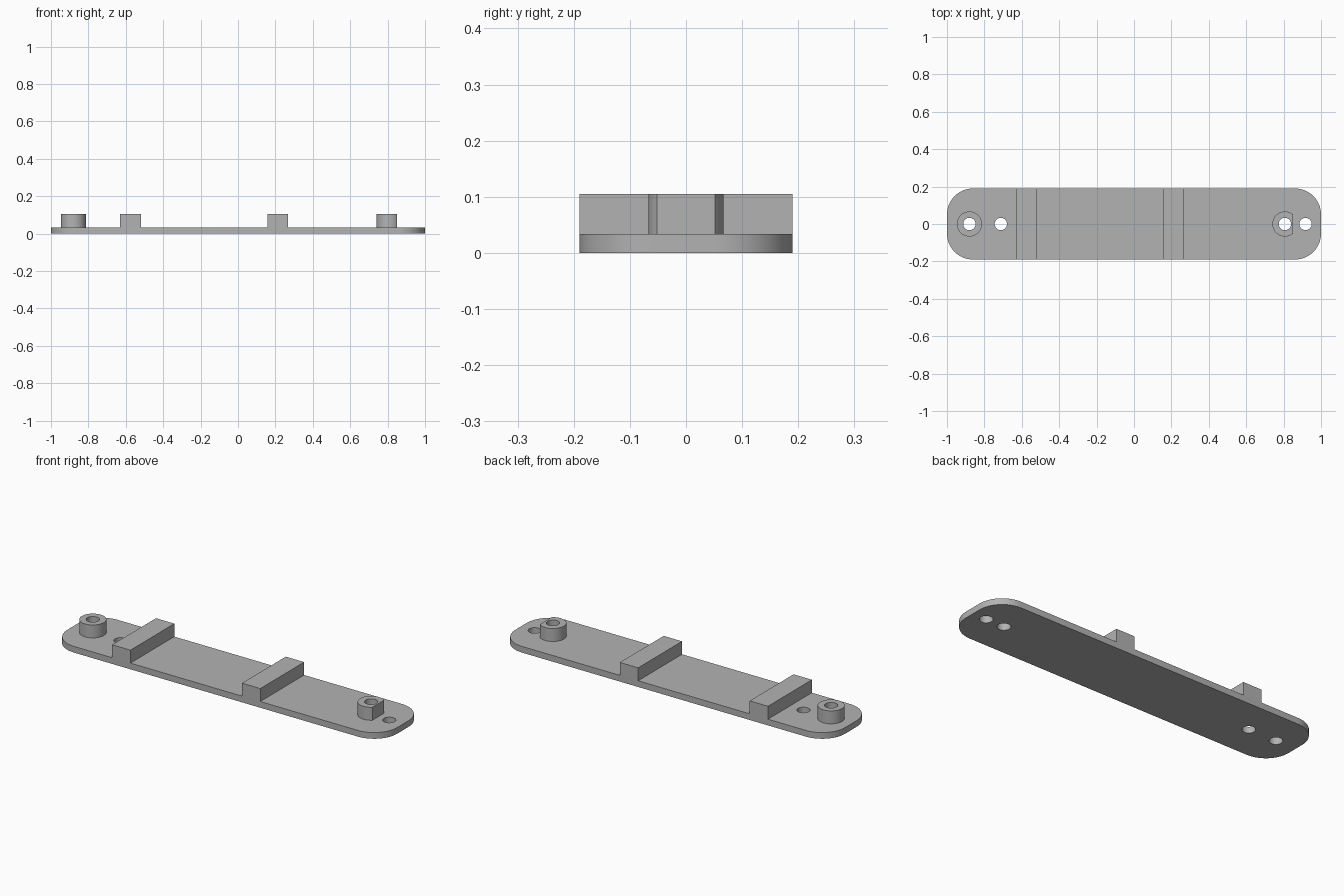
import bpy, bmesh, math

cube = bpy.data.objects.get("Cube")
if cube:
    bpy.data.objects.remove(cube, do_unlink=True)

PLATE_TOP, TOP = 0.034, 0.105
HALF_W, CORNER = 0.19, 0.14
BOSS_R, HOLE_R = 0.067, 0.033
BOSS_X = (-0.88, 0.807)

grey = bpy.data.materials.new("plain_grey")
grey.use_nodes = True
colour = (0.45, 0.45, 0.45, 1)
grey.diffuse_color = colour
grey.node_tree.nodes["Principled BSDF"].inputs["Base Color"].default_value = colour


def arc(cx, cy, r, start, end, steps):
    """Points on an arc, angles in degrees."""
    angles = [math.radians(start + (end - start) * i / steps) for i in range(steps + 1)]
    return [(cx + r * math.cos(a), cy + r * math.sin(a)) for a in angles]


def prism(name, outline, z0, z1):
    """Extrude a flat outline upward into a solid."""
    bm = bmesh.new()
    base = bm.faces.new([bm.verts.new((x, y, z0)) for x, y in outline])
    top = bmesh.ops.extrude_face_region(bm, geom=[base])["geom"]
    verts = [v for v in top if isinstance(v, bmesh.types.BMVert)]
    bmesh.ops.translate(bm, verts=verts, vec=(0, 0, z1 - z0))
    bmesh.ops.recalc_face_normals(bm, faces=bm.faces)
    mesh = bpy.data.meshes.new(name)
    bm.to_mesh(mesh)
    bm.free()
    mesh.materials.append(grey)
    obj = bpy.data.objects.new(name, mesh)
    bpy.context.collection.objects.link(obj)
    return obj


def drill(obj, x):
    """Cut a round vertical hole through a part."""
    cutter = prism(obj.name + "_hole_cutter", arc(x, 0, HOLE_R, 0, 360, 48)[:-1], -0.1, 0.2)
    cutter.hide_render = True
    cutter.hide_set(True)
    mod = obj.modifiers.new("hole", "BOOLEAN")
    mod.operation = "DIFFERENCE"
    mod.solver = "EXACT"
    mod.object = cutter


def smooth(obj):
    bpy.ops.object.select_all(action="DESELECT")
    obj.select_set(True)
    bpy.context.view_layer.objects.active = obj
    for mod in list(obj.modifiers):
        bpy.ops.object.modifier_apply(modifier=mod.name)
    bpy.ops.object.shade_smooth_by_angle(angle=math.radians(30))


# Base plate with rounded corners and four through holes
outline = []
for i, (sx, sy) in enumerate([(1, 1), (-1, 1), (-1, -1), (1, -1)]):
    outline += arc(sx * (1 - CORNER), sy * (HALF_W - CORNER), CORNER, 90 * i, 90 * i + 90, 16)
plate = prism("base_plate", outline, 0, PLATE_TOP)
for x in BOSS_X + (-0.712, 0.917):
    drill(plate, x)
smooth(plate)

# Round boss on the right end
right_boss = prism("right_boss", arc(BOSS_X[0], 0, BOSS_R, 0, 360, 48)[:-1], PLATE_TOP, TOP)
drill(right_boss, BOSS_X[0])
smooth(right_boss)

# Boss on the left end, flattened beside the neighbouring hole
flat = 50
left_boss = prism("left_boss", arc(BOSS_X[1], 0, BOSS_R, flat, 360 - flat, 40), PLATE_TOP, TOP)
drill(left_boss, BOSS_X[1])
smooth(left_boss)

# Two cross bars spanning the plate
for name, x0 in (("right_cross_bar", -0.63), ("left_cross_bar", 0.157)):
    x1 = x0 + 0.111
    prism(name, [(x0, -HALF_W), (x1, -HALF_W), (x1, HALF_W), (x0, HALF_W)], PLATE_TOP, TOP)

# Remove the drilling helpers
for obj in list(bpy.data.objects):
    if obj.name.endswith("cutter") or "_hole_cutter" in obj.name:
        bpy.data.objects.remove(obj, do_unlink=True)
